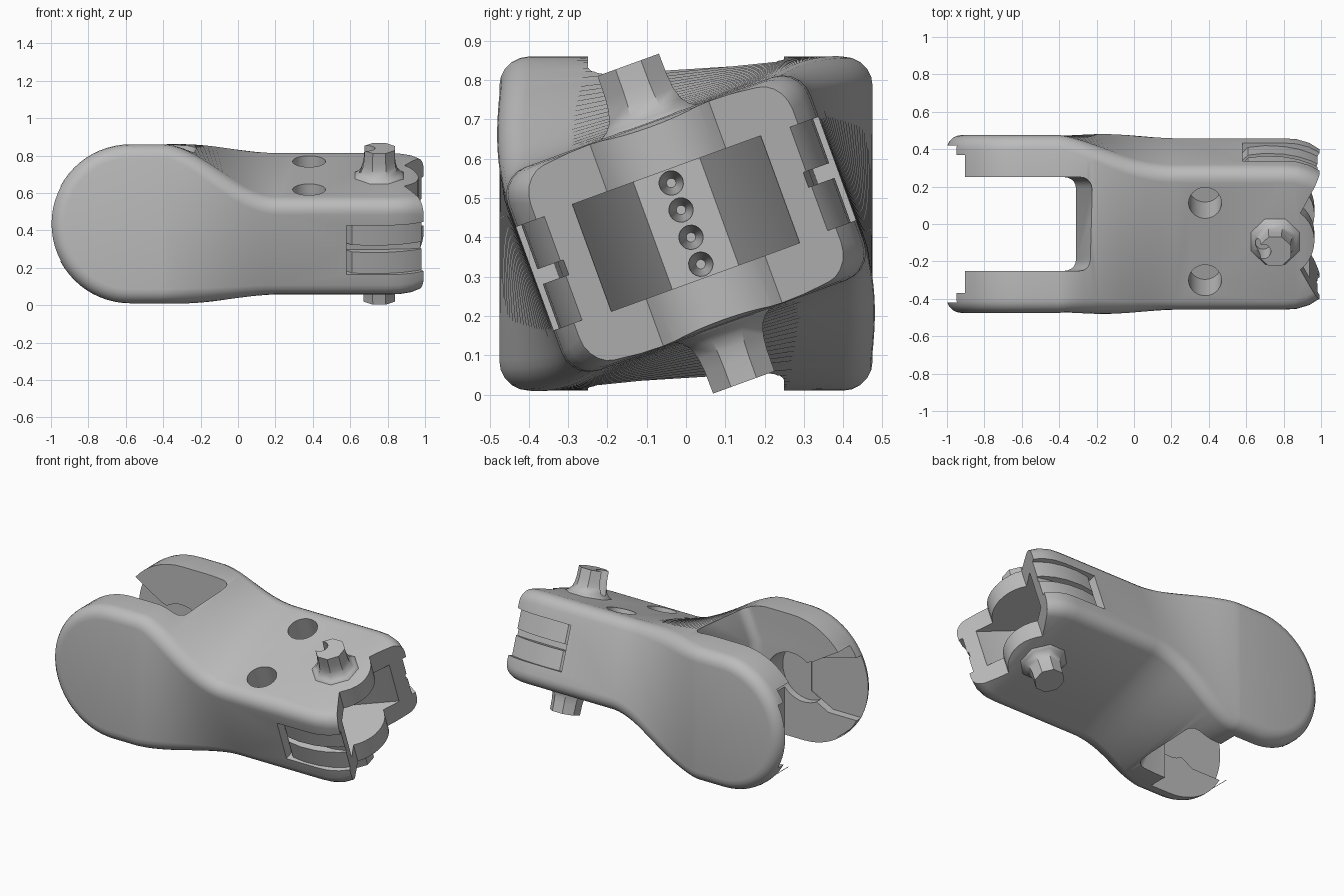
import bpy, bmesh, math
from mathutils import Matrix

if "Cube" in bpy.data.objects:
    bpy.data.objects.remove(bpy.data.objects["Cube"])

MID = 0.435                                   # height of the long axis
STRAIGHT = Matrix.Translation((0, 0, MID))
TWIST = STRAIGHT @ Matrix.Rotation(math.radians(20), 4, 'X')
HINGE_X, PIN_X, LOBE_R = -0.575, 0.755, 0.425

grey = bpy.data.materials.new("light_grey_plastic")
grey.use_nodes = True
grey.diffuse_color = (0.5, 0.5, 0.5, 1)
grey.node_tree.nodes["Principled BSDF"].inputs["Base Color"].default_value = (0.5, 0.5, 0.5, 1)


def finish(name, bm):
    bmesh.ops.recalc_face_normals(bm, faces=bm.faces)
    mesh = bpy.data.meshes.new(name)
    bm.to_mesh(mesh)
    bm.free()
    ob = bpy.data.objects.new(name, mesh)
    bpy.context.collection.objects.link(ob)
    mesh.materials.append(grey)
    return ob


def circle(a, b, r, n=32):
    angles = [math.tau * (i + 0.5) / n for i in range(n)]
    return [(a + r * math.cos(t), b + r * math.sin(t)) for t in angles]


def stack(name, layers, along='Z', frame=TWIST):
    """Join a stack of (depth, outline) layers into a closed solid."""
    bm = bmesh.new()
    put = {'Z': lambda a, b, d: (a, b, d), 'Y': lambda a, b, d: (a, d, b),
           'X': lambda a, b, d: (d, a, b)}[along]
    rings = [[bm.verts.new(frame @ Matrix.Translation(put(a, b, d)).translation) for a, b in pts]
             for d, pts in layers]
    bm.faces.new(rings[0])
    bm.faces.new(rings[-1])
    for low, high in zip(rings, rings[1:]):
        for i in range(len(low)):
            j = (i + 1) % len(low)
            bm.faces.new((low[i], low[j], high[j], high[i]))
    return finish(name, bm)


def prism(name, pts, lo, hi, along='Z', frame=TWIST):
    return stack(name, [(lo, pts), (hi, pts)], along, frame)


def cut(target, cutter):
    mod = target.modifiers.new("cut", 'BOOLEAN')
    mod.operation, mod.solver, mod.object = 'DIFFERENCE', 'EXACT', cutter
    bpy.context.view_layer.objects.active = target
    bpy.ops.object.modifier_apply(modifier=mod.name)
    bpy.data.objects.remove(cutter)


def smooth(ob, angle):
    bpy.ops.object.select_all(action='DESELECT')
    ob.select_set(True)
    bpy.context.view_layer.objects.active = ob
    bpy.ops.object.shade_smooth_by_angle(angle=math.radians(angle))


# Twisted body: round lobe on one end, rotated rectangle on the other
def make_body():
    bm = bmesh.new()
    start, span, steps = -0.4, 0.62, 28
    stations = []
    for i in range(steps + 1):
        t = i / steps
        s = t * t * (3 - 2 * t)
        stations.append((start + span * t, 0.475 - 0.065 * s ** 0.6, LOBE_R - 0.15 * s ** 0.9, 20 * s))
    stations += [(0.8, 0.41, 0.275, 20), (0.87, 0.405, 0.275, 20),
                 (0.94, 0.385, 0.27, 20), (1.0, 0.35, 0.255, 20)]
    rings = []
    for x, w, h, ang in stations:
        m = STRAIGHT @ Matrix.Rotation(math.radians(ang), 4, 'X')
        rings.append([bm.verts.new(m @ Matrix.Translation((x, sy * w, sz * h)).translation)
                      for sy, sz in ((-1, -1), (1, -1), (1, 1), (-1, 1))])
    edges = []
    for a, b in zip(rings, rings[1:]):
        for k in range(4):
            bm.faces.new((a[k], a[(k + 1) % 4], b[(k + 1) % 4], b[k]))
            edges.append(bm.edges.get((a[k], b[k])))
    bm.faces.new(rings[-1])
    arcs = []
    for sy, top, bottom in ((-1, 3, 0), (1, 2, 1)):
        arc = [rings[0][top]]
        for i in range(33):
            a = math.pi / 2 + math.pi * i / 32
            arc.append(bm.verts.new((HINGE_X + LOBE_R * math.cos(a), sy * 0.475,
                                     MID + LOBE_R * math.sin(a))))
        arc.append(rings[0][bottom])
        bm.faces.new(arc)
        arcs.append(arc)
    for i in range(len(arcs[0]) - 1):
        bm.faces.new((arcs[0][i], arcs[0][i + 1], arcs[1][i + 1], arcs[1][i]))
        edges += [bm.edges.get((arc[i], arc[i + 1])) for arc in arcs]
    bmesh.ops.recalc_face_normals(bm, faces=bm.faces)
    bmesh.ops.bevel(bm, geom=edges, offset=0.075, segments=5, profile=0.5, affect='EDGES')
    return finish("finger_body", bm)


body = make_body()


# Wide clevis slot: rounded corners, inner wall receding above and below
def slot_outline(end, r=0.06):
    arc = [(end - r + r * math.sin(a), 0.25 - r + r * math.cos(a))
           for a in (math.pi / 2 * i / 5 for i in range(6))]
    return [(-1.2, 0.25)] + arc + [(x, -y) for x, y in reversed(arc)] + [(-1.2, -0.25)]


cut(body, stack("clevis_slot", [(z, slot_outline(x)) for z, x in
                                ((-0.6, -0.225), (-0.4, -0.225), (-0.2, -0.31),
                                 (0.2, -0.31), (0.4, -0.225), (0.6, -0.225))], 'Z', STRAIGHT))

# Stepped hinge sockets inside both clevis plates
for s in (-1, 1):
    cut(body, prism("socket_channel", [(-0.6, 0.12), (-0.72, 0.16), (-0.9, 0.27), (-1.2, 0.27),
                                       (-1.2, -0.27), (-0.9, -0.27), (-0.73, -0.6), (-0.44, -0.6),
                                       (-0.44, -0.1)], s * 0.2, s * 0.37, 'Y', STRAIGHT))
    cut(body, prism("socket_round", circle(HINGE_X, 0, 0.18), s * 0.2, s * 0.415, 'Y', STRAIGHT))
    cut(body, prism("socket_mouth", [(-0.6, 0.1), (-0.72, 0.14), (-0.95, 0.2), (-1.2, 0.2),
                                     (-1.2, -0.2), (-0.75, -0.2), (-0.6, -0.12)],
                    s * 0.3, s * 0.42, 'Y', STRAIGHT))

# Knuckle outline: central round lobe between two thin-tipped prongs
lobe = [(PIN_X + 0.21 * math.cos(a), 0.21 * math.sin(a))
        for a in (math.radians(-50 + 10 * i) for i in range(11))]
cut(body, prism("knuckle_outline", [(1.2, -0.36), (0.995, -0.36)] + lobe + [(0.995, 0.36), (1.2, 0.36)],
                -0.6, 0.6))

# Fork slot with slanted cheeks, and tapered cable holes in its floor
cut(body, prism("fork_slot", [(0.62, -0.09), (0.62, 0.09), (0.93, 0.255), (1.2, 0.255),
                              (1.2, -0.255), (0.93, -0.255)], -0.145, 0.145))
for v in (-0.11, -0.037, 0.037, 0.11):
    cut(body, stack("cable_hole", [(x, circle(0, v, r, 20)) for x, r in
                                   ((0.5, 0.012), (0.615, 0.031), (0.7, 0.031))], 'X'))

# Side recesses with curved pads and a thin groove
for s in (-1, 1):
    pad = [(0.58, 0.6), (0.58, 0.355), (0.61, 0.385), (0.7, 0.395), (0.8, 0.39), (0.88, 0.375),
           (0.95, 0.35), (1.02, 0.31), (1.2, 0.31), (1.2, 0.6)]
    cut(body, prism("side_recess", [(x, s * u) for x, u in pad], -0.14, 0.14))
    groove = [(x, s * u) for x, u in ((0.58, 0.6), (0.58, 0.35), (0.9, 0.34), (1.2, 0.28), (1.2, 0.6))]
    cut(body, prism("side_groove", groove, -0.02, 0.02))

# Screw holes on the upper side
for u in (-0.22, 0.22):
    cut(body, prism("screw_hole", circle(0.38, u, 0.088), 0.02, 0.6))
smooth(body, 30)

# Eight-sided pivot pins with flared roots; the upper one has a key groove
flare = ((0.25, 0.15), (0.275, 0.14), (0.285, 0.122), (0.305, 0.105), (0.335, 0.095),
         (0.37, 0.091), (0.43, 0.09))
for name, side in (("upper_pin", 1), ("lower_pin", -1)):
    pin = stack(name, [(side * v, circle(PIN_X, 0, r, 8)) for v, r in flare])
    if side > 0:
        cut(pin, prism("pin_key", circle(0.69, 0, 0.042, 16), 0.28, 0.6))
    smooth(pin, 40)
